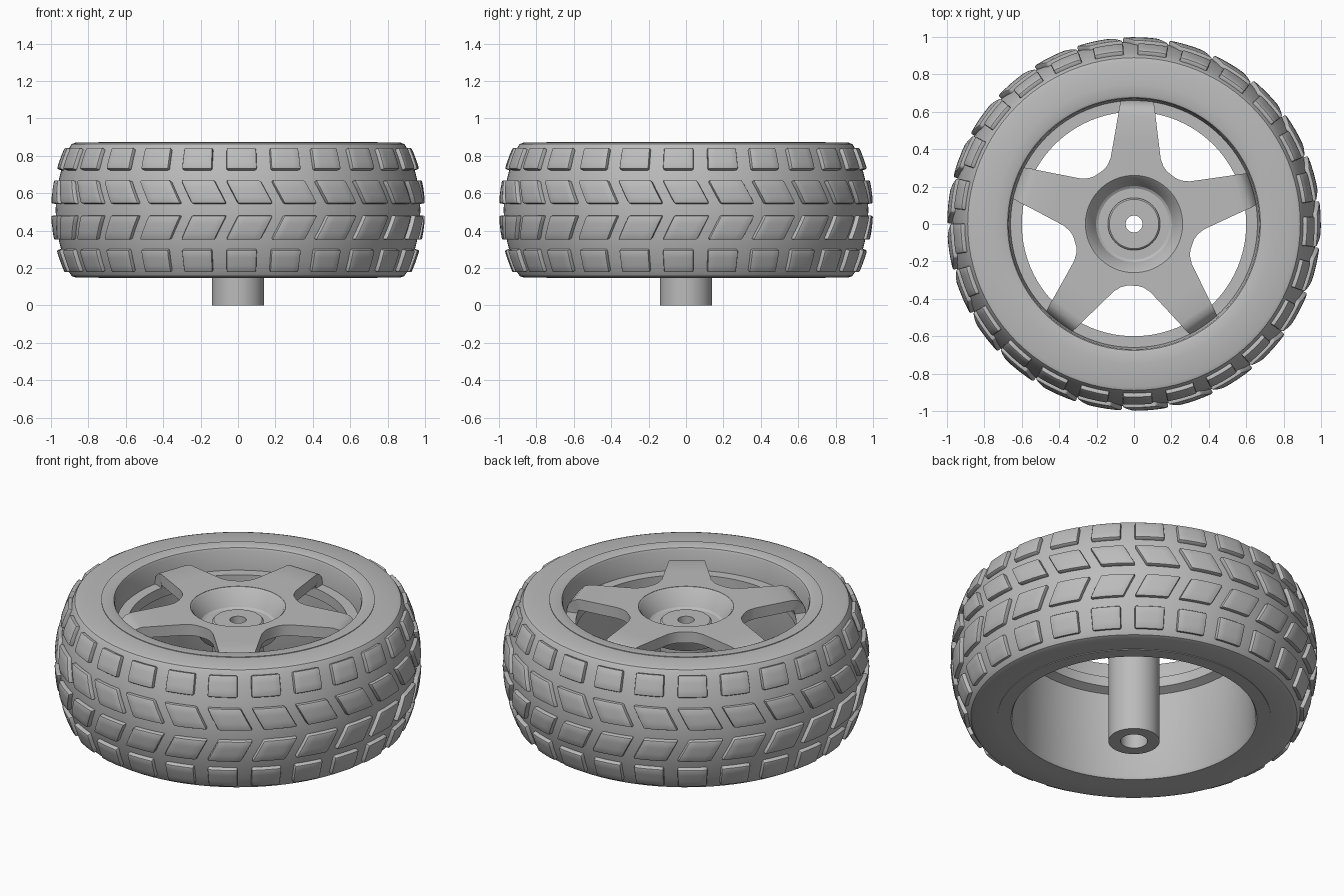
import bpy, bmesh
from math import sin, cos, radians, pi

default = bpy.data.objects.get("Cube")
if default:
    bpy.data.objects.remove(default, do_unlink=True)

MID, HALF = 0.51, 0.36        # tyre centre height and half width
TURN = radians(88.5)          # direction of the first spoke

grey = bpy.data.materials.new("plain_grey")
grey.use_nodes = True
colour = (0.5, 0.5, 0.5, 1)
grey.diffuse_color = colour
grey.node_tree.nodes["Principled BSDF"].inputs["Base Color"].default_value = colour


def make_object(name, bm, bevel=0, thickness=0, smooth=30):
    """Turn a bmesh into a finished, shaded object."""
    mesh = bpy.data.meshes.new(name)
    bm.to_mesh(mesh)
    bm.free()
    mesh.materials.append(grey)
    obj = bpy.data.objects.new(name, mesh)
    bpy.context.collection.objects.link(obj)
    if thickness:
        mod = obj.modifiers.new("thickness", 'SOLIDIFY')
        mod.thickness = thickness
        mod.offset = -1
    if bevel:
        mod = obj.modifiers.new("soft_edges", 'BEVEL')
        mod.width = bevel
        mod.segments = 2
        mod.limit_method = 'ANGLE'
        mod.angle_limit = radians(40)
    bpy.ops.object.select_all(action='DESELECT')
    obj.select_set(True)
    bpy.context.view_layer.objects.active = obj
    bpy.ops.object.convert(target='MESH')
    bpy.ops.object.shade_smooth_by_angle(angle=radians(smooth))
    return obj


def revolve(name, profile, steps=96):
    """Spin a closed (radius, height) profile around the z axis."""
    bm = bmesh.new()
    verts = [bm.verts.new((r, 0, z)) for r, z in profile]
    edges = [bm.edges.new((verts[i - 1], verts[i])) for i in range(len(verts))]
    bmesh.ops.spin(bm, geom=verts + edges, cent=(0, 0, 0), axis=(0, 0, 1),
                   angle=2 * pi, steps=steps, use_duplicate=False)
    bmesh.ops.remove_doubles(bm, verts=bm.verts, dist=1e-4)
    bmesh.ops.recalc_face_normals(bm, faces=bm.faces)
    return make_object(name, bm)


def carcass(z):
    """Tyre radius at a given height."""
    return 0.975 - 0.085 * ((z - MID) / HALF) ** 2


# Tyre body with a crowned outer surface and rounded shoulders
crown = [MID + 0.335 * (1 - i / 6) for i in range(13)]
upper = [(0.74, 0.87), (0.87, 0.87), (0.889, 0.863)]
lower = [(r, 2 * MID - z) for r, z in reversed(upper)]
revolve("tyre", upper + [(carcass(z), z) for z in crown] + lower)

# Tread blocks: two square shoulder rows and two slanted centre rows
bm = bmesh.new()
COUNT, NU, NV = 25, 4, 3
# bottom, top, angular centre, half width, slant from bottom to top
rows = [(0.175, 0.295, 0.02, 0.085, 0),
        (0.35, 0.48, 0.062, 0.094, 0.066),
        (0.545, 0.67, 0.062, 0.094, -0.066),
        (0.73, 0.845, 0.02, 0.085, 0)]
for bottom, top, centre, half, slant in rows:
    for k in range(COUNT):
        start = -pi / 2 + centre + k * 2 * pi / COUNT
        grid = []
        for j in range(NV + 1):
            t = j / NV
            z = bottom + (top - bottom) * t
            line = []
            for i in range(NU + 1):
                a = start + half * (2 * i / NU - 1) + slant * (t - 0.5)
                r = carcass(z) + 0.025
                line.append(bm.verts.new((r * cos(a), r * sin(a), z)))
            grid.append(line)
        for j in range(NV):
            for i in range(NU):
                bm.faces.new((grid[j][i], grid[j][i + 1],
                              grid[j + 1][i + 1], grid[j + 1][i]))
make_object("tread_blocks", bm, bevel=0.009, thickness=0.04)

# Rim barrel with lips and the inner ledge that carries the spokes
revolve("rim", [(0.745, 0.874), (0.69, 0.874), (0.676, 0.868), (0.67, 0.855),
                (0.66, 0.74), (0.60, 0.74), (0.60, 0.68), (0.648, 0.66),
                (0.662, 0.16), (0.67, 0.146), (0.745, 0.146)])

# Five-spoke star: (distance, half width, height) stations along one spoke
stations = [(0.267, 0.194, 0.83), (0.285, 0.17, 0.83), (0.31, 0.15, 0.83),
            (0.35, 0.134, 0.83), (0.45, 0.119, 0.83), (0.58, 0.1, 0.83),
            (0.615, 0.096, 0.82), (0.645, 0.09, 0.79), (0.661, 0.087, 0.735)]
bm = bmesh.new()
for k in range(5):
    a = TURN + k * 2 * pi / 5

    def place(u, v, z):
        return bm.verts.new((u * cos(a) - v * sin(a), u * sin(a) + v * cos(a), z))

    pairs = [(place(u, -v, z), place(u, v, z)) for u, v, z in stations]
    for (p, q), (s, t) in zip(pairs, pairs[1:]):
        bm.faces.new((p, s, t, q))
    arc = [radians(36 - 6 * i) for i in range(13)]
    inner = [place(0.26 * cos(b), 0.26 * sin(b), 0.83) for b in arc]
    bm.faces.new([pairs[0][0], pairs[0][1]] + inner)
bmesh.ops.remove_doubles(bm, verts=bm.verts, dist=2e-3)
bmesh.ops.recalc_face_normals(bm, faces=bm.faces)
if sum(f.normal.z for f in bm.faces) < 0:
    bmesh.ops.reverse_faces(bm, faces=bm.faces)
make_object("spokes", bm, thickness=0.065)

# Dished hub with a raised boss and a hollow axle tube below
revolve("hub_and_axle", [(0.045, 0.75), (0.132, 0.75), (0.14, 0.742), (0.14, 0.725),
                         (0.19, 0.725), (0.203, 0.733), (0.25, 0.82), (0.262, 0.83),
                         (0.27, 0.765), (0.21, 0.66), (0.14, 0.66), (0.14, 0),
                         (0.074, 0), (0.074, 0.55), (0.045, 0.55)], steps=64)
